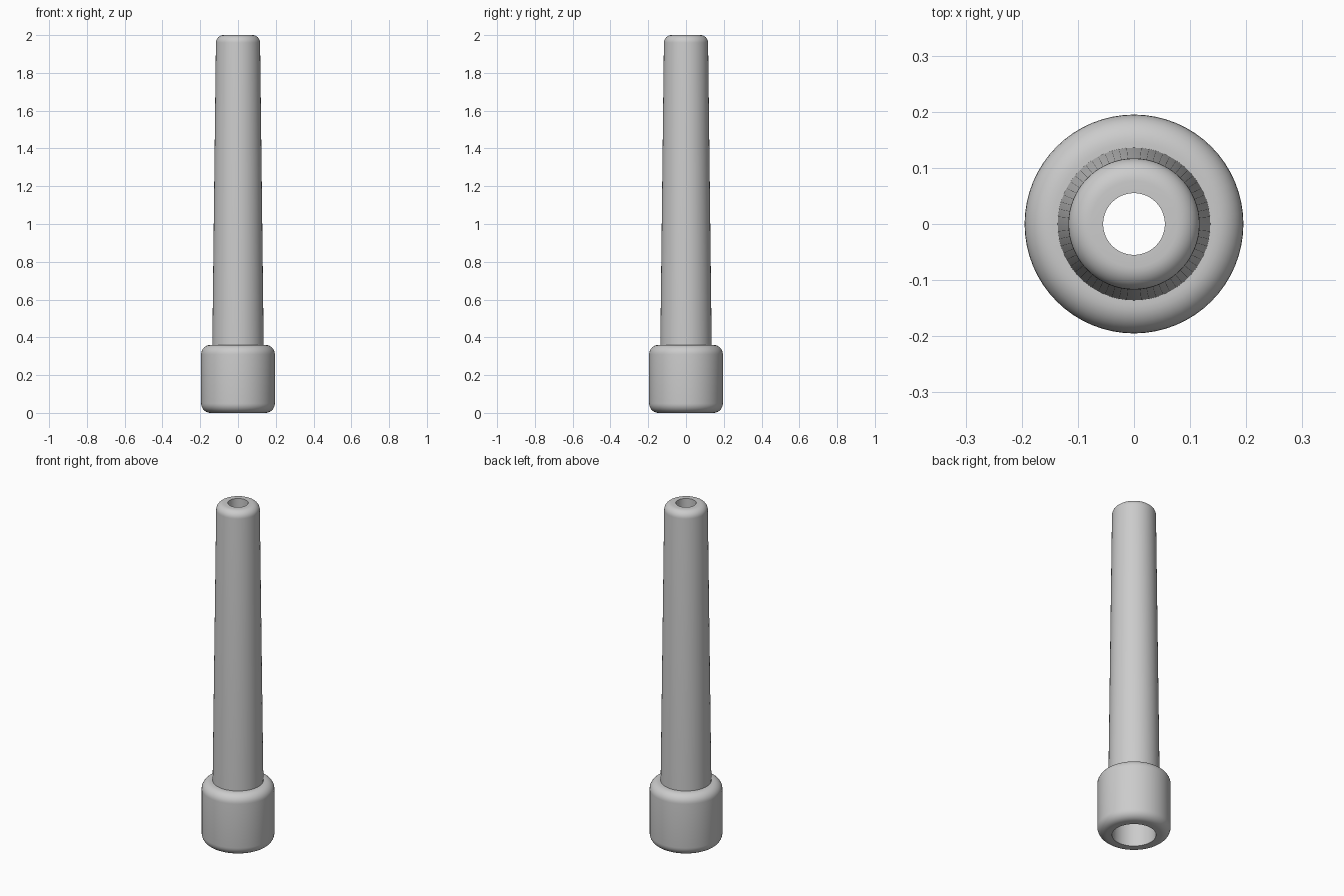
import bpy
import math
from mathutils import Vector

cube = bpy.data.objects.get("Cube")
if cube:
    bpy.data.objects.remove(cube, do_unlink=True)

SEGMENTS = 64

grey = bpy.data.materials.new("plain grey")
grey.use_nodes = True
colour = (0.6, 0.6, 0.6, 1)
grey.diffuse_color = colour
grey.node_tree.nodes["Principled BSDF"].inputs["Base Color"].default_value = colour


def fillet(centre, radius, start, steps=8):
    """Quarter arc in the (r, z) plane, running anticlockwise from start degrees."""
    return [(centre[0] + radius * math.cos(math.radians(start + 90 * i / steps)),
             centre[1] + radius * math.sin(math.radians(start + 90 * i / steps)))
            for i in range(steps + 1)]


def lathe(name, profile):
    """Spin a closed (r, z) outline about the z axis."""
    count = len(profile)
    verts = [Vector((r * math.cos(a), r * math.sin(a), z))
             for a in (math.tau * s / SEGMENTS for s in range(SEGMENTS))
             for r, z in profile]
    faces = []
    for s in range(SEGMENTS):
        here, there = s * count, (s + 1) % SEGMENTS * count
        for i in range(count):
            j = (i + 1) % count
            faces.append((here + i, there + i, there + j, here + j))
    mesh = bpy.data.meshes.new(name)
    mesh.from_pydata(verts, [], faces)
    mesh.materials.append(grey)
    obj = bpy.data.objects.new(name, mesh)
    bpy.context.collection.objects.link(obj)
    bpy.ops.object.select_all(action="DESELECT")
    obj.select_set(True)
    bpy.context.view_layer.objects.active = obj
    bpy.ops.object.shade_smooth_by_angle(angle=math.radians(30))
    return obj


# One hollow body: rounded collar, tapered stem, rounded tip, bore and socket
collar = fillet((0.145, 0.05), 0.05, -90) + fillet((0.145, 0.31), 0.05, 0)
stem = [(0.136, 0.36)]
tip = fillet((0.077, 1.96), 0.04, 0)
bore = [(0.055, 2.0), (0.055, 0.36)]
socket = [(0.117, 0.36), (0.117, 0.0)]
lathe("hollow_stem_with_collar", collar + stem + tip + bore + socket)
